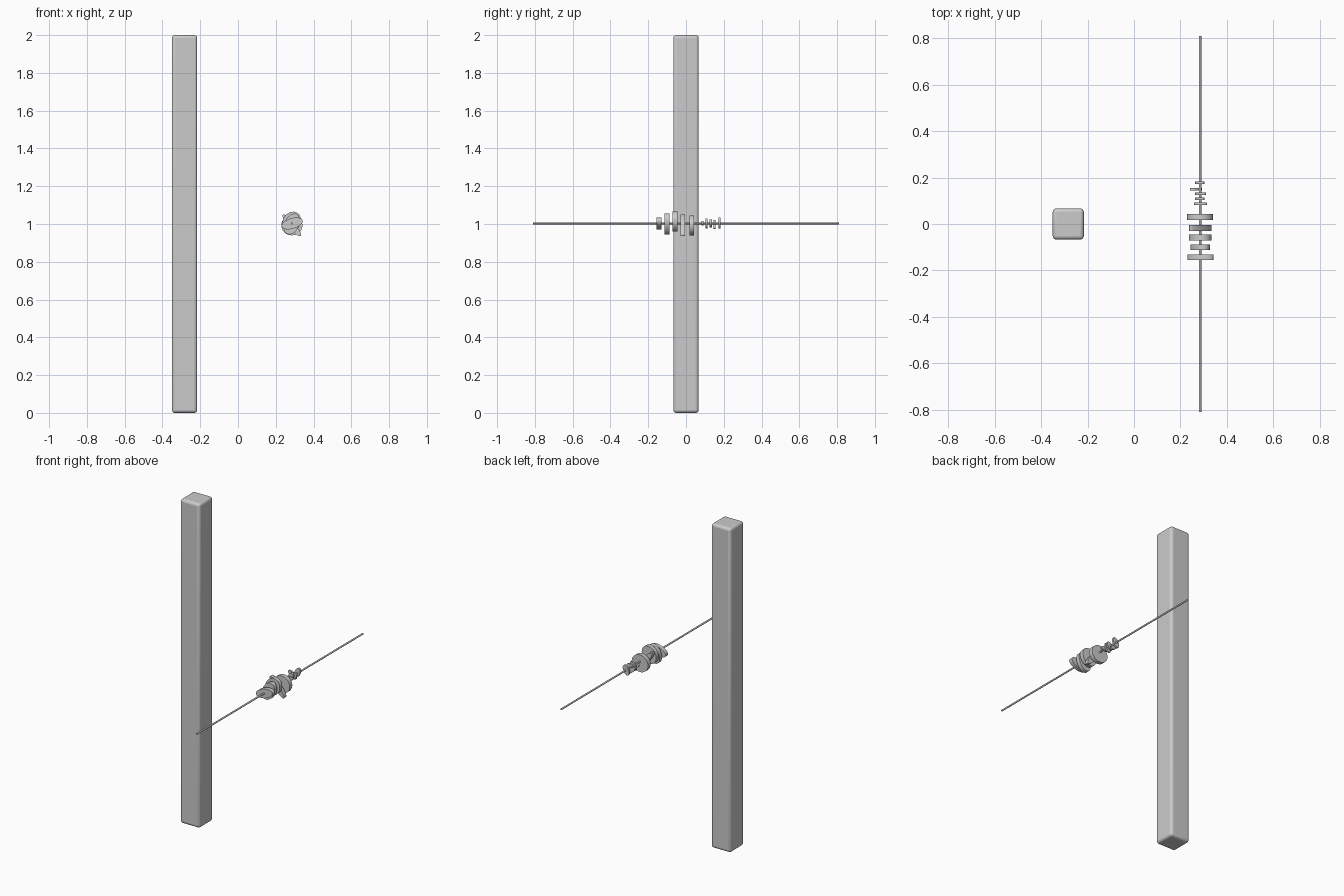
import bpy, bmesh
from math import cos, sin, pi, radians

if "Cube" in bpy.data.objects:
    bpy.data.objects.remove(bpy.data.objects["Cube"])

RX, RZ = 0.285, 1.003  # rod axis


def finish(bm, name):
    bmesh.ops.recalc_face_normals(bm, faces=bm.faces)
    me = bpy.data.meshes.new(name)
    bm.to_mesh(me)
    bm.free()
    ob = bpy.data.objects.new(name, me)
    bpy.context.collection.objects.link(ob)
    bpy.ops.object.select_all(action='DESELECT')
    ob.select_set(True)
    bpy.context.view_layer.objects.active = ob
    bpy.ops.object.shade_smooth_by_angle(angle=radians(35))
    return ob


def plate(name, y, thick, cx, cz, a, b, angle, n=32):
    """Elliptical plate standing across the rod, long axis tilted by angle."""
    bm = bmesh.new()
    t = radians(angle)
    vs = []
    for i in range(n):
        u, v = a * cos(2 * pi * i / n), b * sin(2 * pi * i / n)
        vs.append(bm.verts.new((cx + u * cos(t) - v * sin(t), y - thick / 2,
                                cz + u * sin(t) + v * cos(t))))
    f = bm.faces.new(vs)
    ext = bmesh.ops.extrude_face_region(bm, geom=[f])
    bmesh.ops.translate(bm, vec=(0, thick, 0),
                        verts=[g for g in ext['geom'] if isinstance(g, bmesh.types.BMVert)])
    if not f.is_valid or len(bm.faces) < n + 2:
        bm.faces.new(vs)
    return finish(bm, name)


# square post with softened edges
bpy.ops.mesh.primitive_cube_add(size=1, location=(-0.283, 0, 1))
post = bpy.context.object
post.name = "post"
post.scale = (0.134, 0.134, 2)
bpy.ops.object.transform_apply(location=False, rotation=False, scale=True)
bev = post.modifiers.new("soft_edges", 'BEVEL')
bev.width, bev.segments = 0.016, 4
bpy.ops.object.shade_smooth_by_angle(angle=radians(35))

# long thin rod
plate("rod", 0, 1.62, RX, RZ, 0.005, 0.005, 0, 16)

# large cams: y, centre x, centre z, half length, half width, tilt
large = [(-0.143, 0.287, 1.003, 0.058, 0.028, 17),
         (-0.100, 0.285, 1.000, 0.058, 0.038, 65),
         (-0.058, 0.285, 1.012, 0.055, 0.047, 60),
         (-0.017, 0.285, 0.993, 0.073, 0.018, -50),
         (0.030, 0.285, 0.993, 0.056, 0.053, 0)]
for i, (y, *shape) in enumerate(large):
    plate(f"large_cam_{i + 1}", y, 0.025, *shape)

# small cams near the back
small = [(0.087, 0.287, 1.003, 0.028, 0.012, 5),
         (0.109, 0.283, 1.003, 0.030, 0.017, 60),
         (0.131, 0.287, 1.003, 0.027, 0.017, 40),
         (0.150, 0.267, 0.998, 0.033, 0.014, -40),
         (0.177, 0.283, 1.005, 0.032, 0.018, 65)]
for i, (y, *shape) in enumerate(small):
    plate(f"small_cam_{i + 1}", y, 0.011, *shape)
